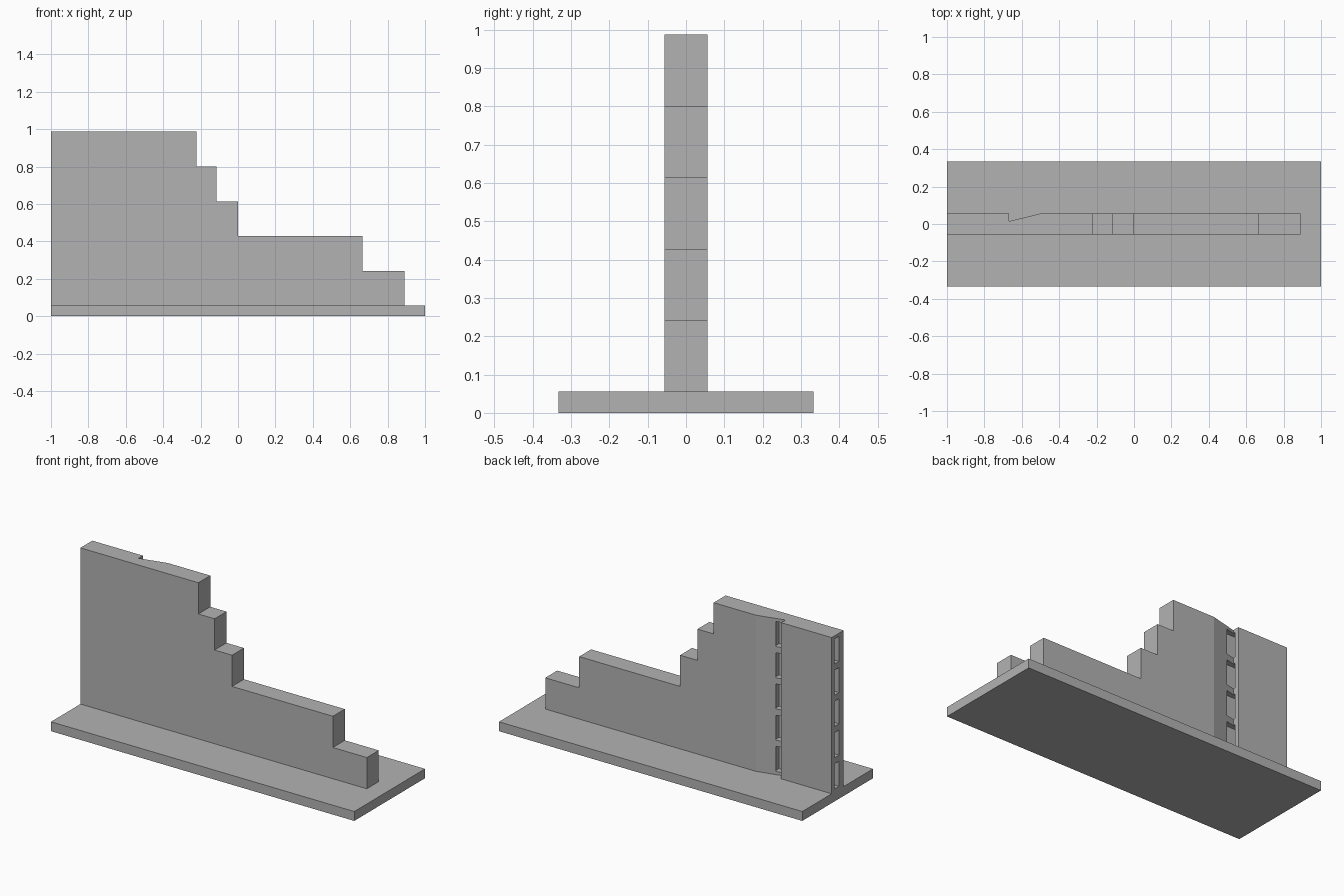
import bpy
import bmesh

if "Cube" in bpy.data.objects:
    bpy.data.objects.remove(bpy.data.objects["Cube"])

BASE_TOP, WALL_TOP = 0.056, 0.987
HALF = 0.056                      # half the wall thickness
LEVEL = (WALL_TOP - BASE_TOP) / 5  # height of one step

grey = bpy.data.materials.new("plain grey")
grey.diffuse_color = (0.45, 0.45, 0.45, 1)
grey.use_nodes = True
grey.node_tree.nodes["Principled BSDF"].inputs["Base Color"].default_value = grey.diffuse_color


def extrude(name, points, vector):
    """Solid made by sweeping a flat outline along a vector."""
    bm = bmesh.new()
    face = bm.faces.new([bm.verts.new(p) for p in points])
    swept = bmesh.ops.extrude_face_region(bm, geom=[face])["geom"]
    bmesh.ops.translate(bm, vec=vector,
                        verts=[v for v in swept if isinstance(v, bmesh.types.BMVert)])
    bmesh.ops.recalc_face_normals(bm, faces=bm.faces)
    mesh = bpy.data.meshes.new(name)
    bm.to_mesh(mesh)
    bm.free()
    mesh.materials.append(grey)
    obj = bpy.data.objects.new(name, mesh)
    bpy.context.collection.objects.link(obj)
    return obj


def box(name, lo, hi):
    (x0, y0, z0), (x1, y1, z1) = lo, hi
    return extrude(name, [(x0, y0, z0), (x1, y0, z0), (x1, y1, z0), (x0, y1, z0)],
                   (0, 0, z1 - z0))


def cut(target, cutter):
    mod = target.modifiers.new(cutter.name, 'BOOLEAN')
    mod.operation = 'DIFFERENCE'
    mod.solver = 'EXACT'
    mod.object = cutter
    cutter.hide_render = True
    cutter.hide_viewport = True
    cutter.display_type = 'WIRE'


# Base plate
box("base_plate", (-1, -0.333, 0), (1, 0.333, BASE_TOP))

# Stepped wall: side outline climbing from right to left
outline = [(-1, BASE_TOP), (0.889, BASE_TOP)]
ends = [0.889, 0.665, 0.0, -0.115, -0.222]
for i, x in enumerate(ends):
    z = BASE_TOP + (i + 1) * LEVEL
    outline.append((x, z))
    outline.append((ends[i + 1] if i < 4 else -1, z))
wall = extrude("stepped_wall", [(x, -HALF, z) for x, z in outline], (0, 2 * HALF, 0))

# Wedge notch in the back face
cut(wall, extrude("notch_cutter",
                  [(-0.667, 0.015, 0.03), (-0.479, 0.061, 0.03), (-0.479, 0.1, 0.03),
                   (-0.667, 0.1, 0.03)], (0, 0, 1)))

# Five slots running from the left end into the notch
for i in range(5):
    z = BASE_TOP + i * LEVEL
    cut(wall, box(f"slot_cutter_{i + 1}", (-1.05, -0.012, z + 0.0186),
                  (-0.605, 0.028, z + LEVEL - 0.0186)))
